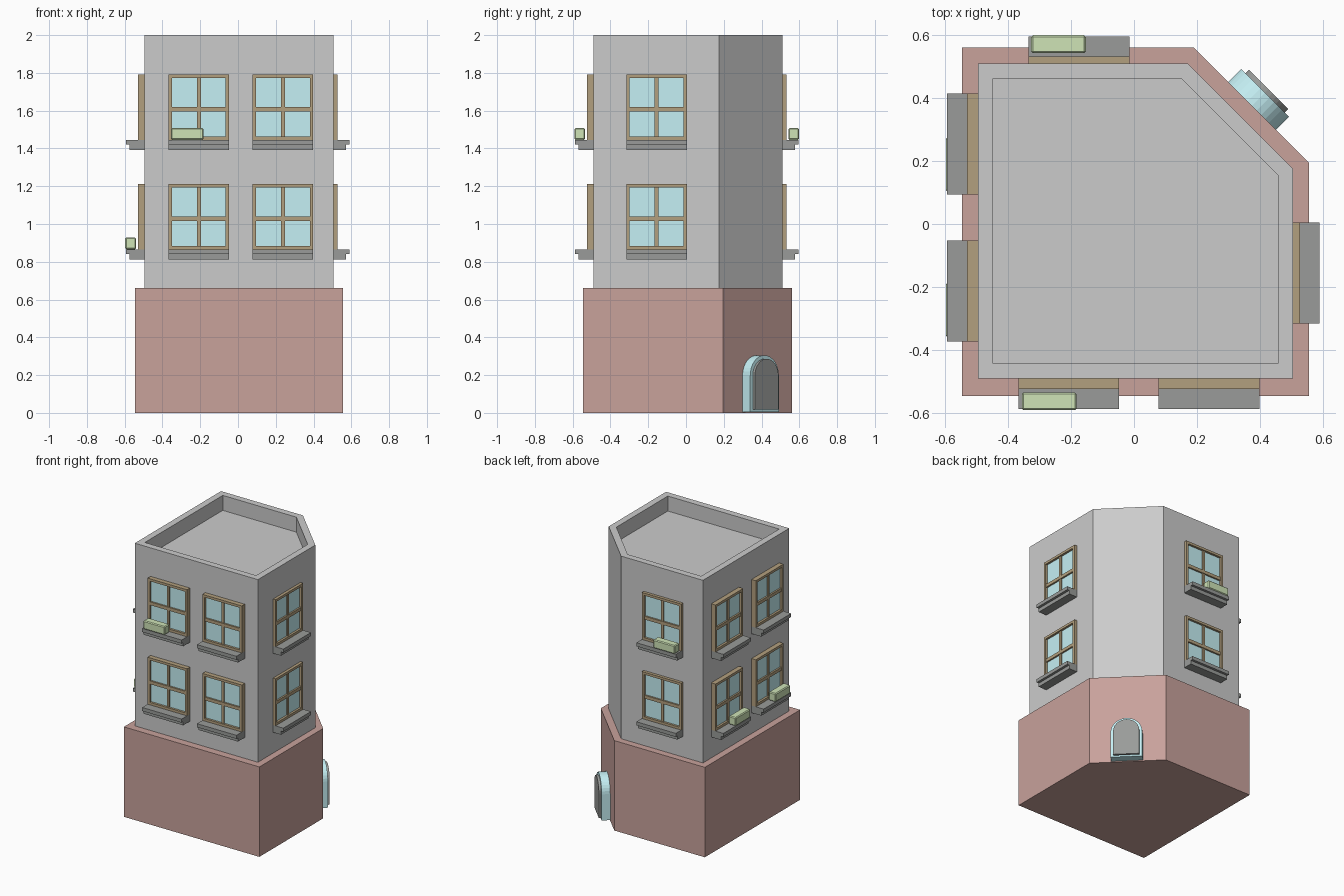
import bpy, bmesh, math
from mathutils import Matrix, Vector

if "Cube" in bpy.data.objects:
    bpy.data.objects.remove(bpy.data.objects["Cube"])


def material(name, rgb):
    m = bpy.data.materials.new(name)
    m.diffuse_color = (*rgb, 1)
    m.use_nodes = True
    m.node_tree.nodes["Principled BSDF"].inputs["Base Color"].default_value = m.diffuse_color
    return m


BRICK = material("brick_red", (0.58, 0.36, 0.33))
WOOD = material("wood_brown", (0.45, 0.35, 0.21))
GLASS = material("glass_cyan", (0.56, 0.87, 0.91))
STONE = material("dark_stone", (0.32, 0.33, 0.32))
GREEN = material("planter_green", (0.62, 0.77, 0.47))


def finish(name, bm, mat=None, matrix=None):
    bmesh.ops.recalc_face_normals(bm, faces=bm.faces)
    me = bpy.data.meshes.new(name)
    bm.to_mesh(me)
    bm.free()
    ob = bpy.data.objects.new(name, me)
    bpy.context.collection.objects.link(ob)
    if mat:
        me.materials.append(mat)
    if matrix:
        ob.matrix_world = matrix
    return ob


def boxes(name, specs, mat, matrix):
    """One object from boxes given as (u0, u1, d0, d1, z0, z1); d points out of the wall."""
    bm = bmesh.new()
    for u0, u1, d0, d1, z0, z1 in specs:
        m = (Matrix.Translation(((u0 + u1) / 2, -(d0 + d1) / 2, (z0 + z1) / 2))
             @ Matrix.Diagonal((u1 - u0, d1 - d0, z1 - z0, 1)))
        bmesh.ops.create_cube(bm, size=1, matrix=m)
    return finish(name, bm, mat, matrix)


def prism(bm, pts, z0, z1):
    """Extrude a footprint; returns the top face."""
    low = bm.faces.new([bm.verts.new((x, y, z0)) for x, y in pts])
    geo = bmesh.ops.extrude_face_region(bm, geom=[low], use_keep_orig=True)["geom"]
    bmesh.ops.translate(bm, vec=(0, 0, z1 - z0),
                        verts=[g for g in geo if isinstance(g, bmesh.types.BMVert)])
    return next(g for g in geo if isinstance(g, bmesh.types.BMFace))


# Brick ground floor with one cut corner
bm = bmesh.new()
prism(bm, [(-0.545, -0.545), (0.555, -0.545), (0.555, 0.195),
           (0.19, 0.56), (-0.545, 0.56)], 0, 0.66)
finish("ground_floor", bm, BRICK)

# Upper storeys with a sunken roof behind a parapet
bm = bmesh.new()
top = prism(bm, [(-0.495, -0.49), (0.505, -0.49), (0.505, 0.175),
                 (0.17, 0.51), (-0.495, 0.51)], 0.66, 2.0)
bm.normal_update()
bmesh.ops.inset_region(bm, faces=[top], thickness=0.048, use_even_offset=True)
geo = bmesh.ops.extrude_face_region(bm, geom=[top])["geom"]
bmesh.ops.translate(bm, vec=(0, 0, -0.11),
                    verts=[g for g in geo if isinstance(g, bmesh.types.BMVert)])
if top.is_valid:
    bm.faces.remove(top)
finish("upper_storeys", bm)


# Window: frame, glass, stepped sill and optional planter
def window(tag, u, z, matrix, planter=None):
    w, h, b = 0.16, 0.345, 0.018
    boxes("window_frame_" + tag, [
        (u - w, u - w + b, 0.48, 0.528, z, z + h),
        (u + w - b, u + w, 0.48, 0.528, z, z + h),
        (u - w + b, u + w - b, 0.48, 0.528, z + h - b, z + h),
        (u - w + b, u + w - b, 0.48, 0.528, z, z + b),
        (u - w + b, u + w - b, 0.48, 0.524, z + 0.15, z + 0.174),
        (u - 0.01, u + 0.01, 0.48, 0.52, z + b, z + h - b)], WOOD, matrix)
    boxes("window_glass_" + tag,
          [(u - w + 0.01, u + w - 0.01, 0.48, 0.512, z + 0.01, z + h - 0.01)], GLASS, matrix)
    boxes("window_sill_" + tag, [
        (u - w, u + w, 0.48, 0.591, z - 0.026, z),
        (u - w, u + w, 0.48, 0.573, z - 0.053, z - 0.026)], STONE, matrix)
    if planter is not None:
        p = u + planter
        ob = boxes("planter_" + tag,
                   [(p - 0.087, p + 0.087, 0.538, 0.595, z, z + 0.062)], GREEN, matrix)
        bev = ob.modifiers.new("bevel", 'BEVEL')
        bev.width, bev.segments = 0.006, 1


# Wall name, turn about z, window centres, planters keyed by (column, floor)
WALLS = [("front", 0, [-0.205, 0.24], {(0, 1): -0.062}),
         ("right", 90, [-0.16], {}),
         ("back", 180, [0.172], {(0, 1): 0.066}),
         ("left", -90, [-0.25, 0.217], {(0, 0): 0.065, (1, 0): 0.06})]
for wall, angle, centres, planters in WALLS:
    mat4 = Matrix.Translation((-0.002, 0.004, 0)) @ Matrix.Rotation(math.radians(angle), 4, 'Z')
    for col, u in enumerate(centres):
        for floor in range(2):
            window(f"{wall}_{col}_{floor}", u, 0.866 + 0.58 * floor, mat4,
                   planters.get((col, floor)))


# Arched door on the cut corner
def arch(name, r, z0, spring, d0, d1, mat):
    pts = [(-r, z0), (r, z0)] + [(r * math.cos(math.pi * i / 16),
                                  spring + r * math.sin(math.pi * i / 16)) for i in range(17)]
    bm = bmesh.new()
    face = bm.faces.new([bm.verts.new((x, -d0, z)) for x, z in pts])
    geo = bmesh.ops.extrude_face_region(bm, geom=[face], use_keep_orig=True)["geom"]
    bmesh.ops.translate(bm, vec=(0, d0 - d1, 0),
                        verts=[g for g in geo if isinstance(g, bmesh.types.BMVert)])
    return finish(name, bm, mat, Matrix.Rotation(math.radians(135), 4, 'Z'))


arch("door_surround", 0.107, 0.006, 0.198, 0.5, 0.588, GLASS)
arch("door", 0.088, 0.018, 0.198, 0.55, 0.604, STONE)
